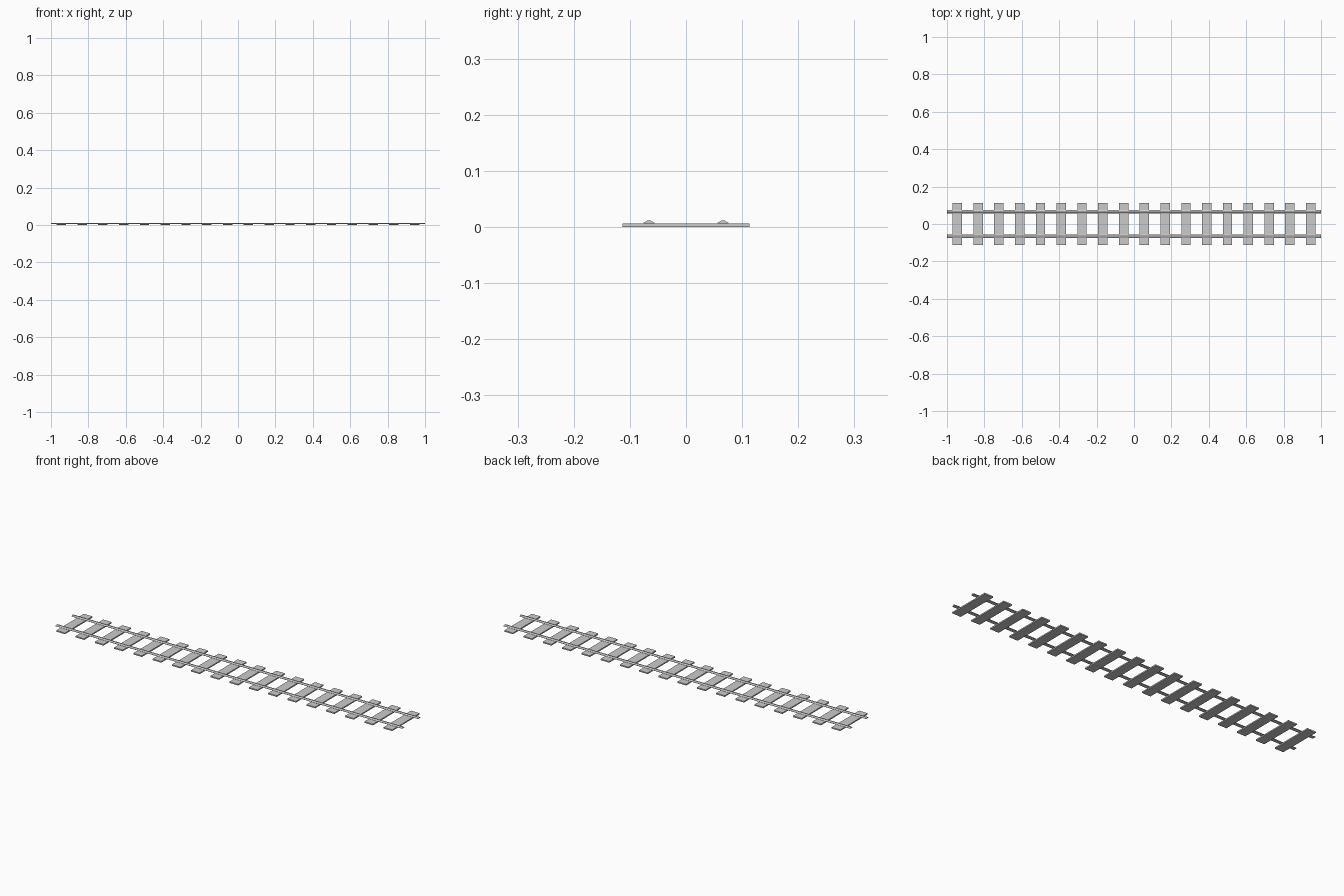
import bpy, bmesh

if "Cube" in bpy.data.objects:
    bpy.data.objects.remove(bpy.data.objects["Cube"])

TIES = 18
TIE_SIZE = (0.05, 0.227, 0.0065)
PITCH = 2 / TIES
GAUGE = 0.066

def make_object(name, bm):
    bmesh.ops.recalc_face_normals(bm, faces=bm.faces)
    mesh = bpy.data.meshes.new(name)
    bm.to_mesh(mesh)
    bm.free()
    obj = bpy.data.objects.new(name, mesh)
    bpy.context.collection.objects.link(obj)
    return obj

# Cross ties: one block, repeated along the track
bm = bmesh.new()
bmesh.ops.create_cube(bm, size=1)
bmesh.ops.scale(bm, vec=TIE_SIZE, verts=bm.verts)
bmesh.ops.translate(bm, vec=(0, 0, TIE_SIZE[2] / 2), verts=bm.verts)
ties = make_object("cross_ties", bm)
ties.location.x = -1 + PITCH / 2
arr = ties.modifiers.new("repeat", 'ARRAY')
arr.count = TIES
arr.use_relative_offset = False
arr.use_constant_offset = True
arr.constant_offset_displace = (PITCH, 0, 0)

# Rails: wide foot sloping up to a narrow head
half = [(0.010, 0.006), (0.010, 0.0075), (0.004, 0.0105), (0.003, 0.012)]
profile = half + [(-y, z) for y, z in reversed(half)]

def rail(name, y0):
    bm = bmesh.new()
    face = bm.faces.new([bm.verts.new((-1, y0 + y, z)) for y, z in profile])
    ext = bmesh.ops.extrude_face_region(bm, geom=[face], use_keep_orig=True)
    moved = [v for v in ext["geom"] if isinstance(v, bmesh.types.BMVert)]
    bmesh.ops.translate(bm, vec=(2, 0, 0), verts=moved)
    return make_object(name, bm)

rail("rail_front", -GAUGE)
rail("rail_back", GAUGE)
